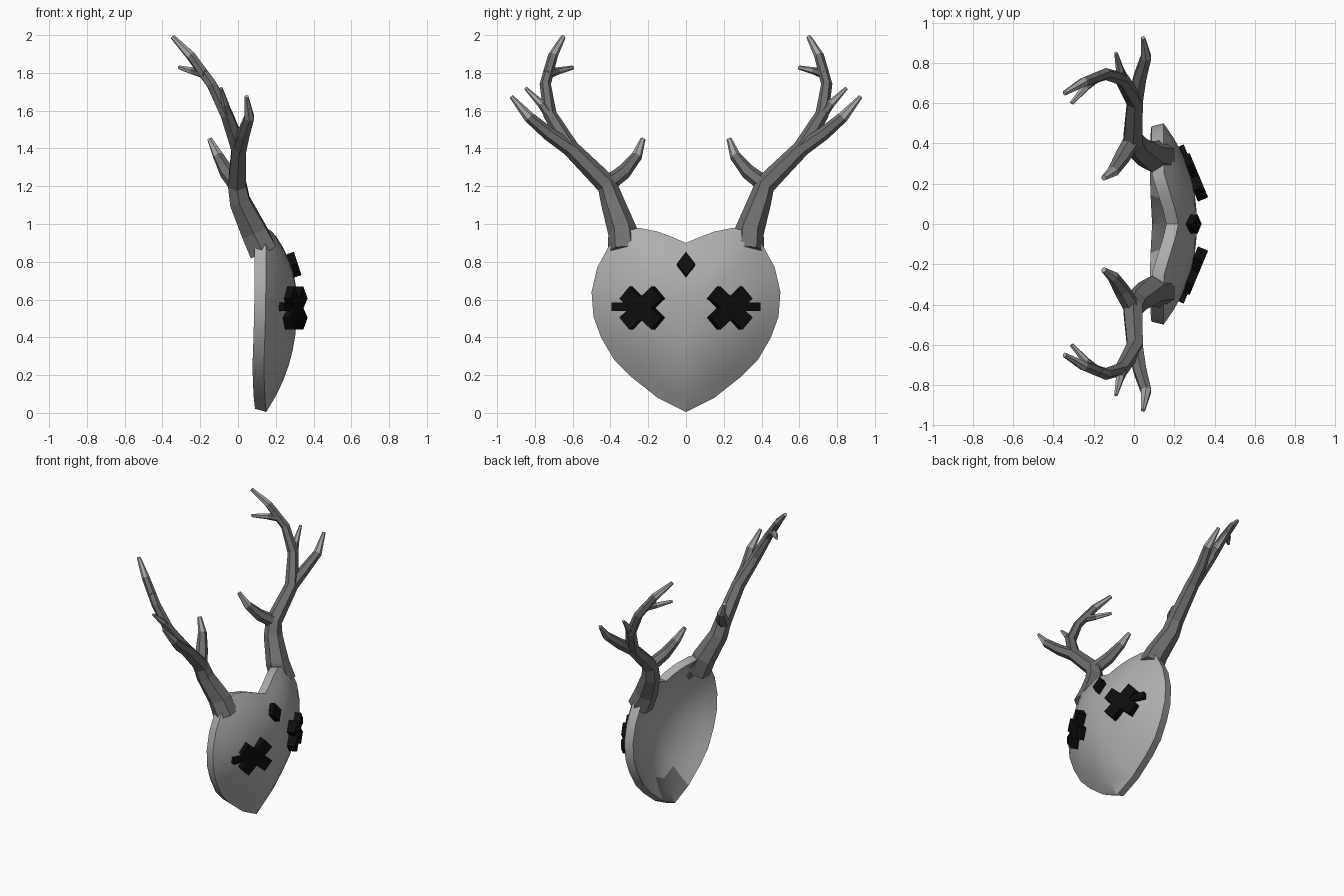
import bpy, bmesh, math
from mathutils import Vector, Matrix

if "Cube" in bpy.data.objects:
    bpy.data.objects.remove(bpy.data.objects["Cube"])


def material(name, v):
    m = bpy.data.materials.new(name)
    m.diffuse_color = (v, v, v, 1)
    m.use_nodes = True
    m.node_tree.nodes["Principled BSDF"].inputs["Base Color"].default_value = m.diffuse_color
    return m


MASK = material("mask_grey", 0.42)
HORN = material("antler_grey", 0.16)
TIP = material("tip_grey", 0.38)
DARK = material("lining_grey", 0.16)
BLACK = material("black", 0.004)


def finish(bm, name, mats, smooth=False):
    bmesh.ops.recalc_face_normals(bm, faces=bm.faces)
    me = bpy.data.meshes.new(name)
    bm.to_mesh(me)
    bm.free()
    for m in mats:
        me.materials.append(m)
    ob = bpy.data.objects.new(name, me)
    bpy.context.collection.objects.link(ob)
    if smooth:
        bpy.ops.object.select_all(action='DESELECT')
        ob.select_set(True)
        bpy.context.view_layer.objects.active = ob
        bpy.ops.object.shade_smooth_by_angle(angle=math.radians(30))
    return ob


# Heart mask: half outline as (y, z, rim depth x), from chin to the top notch
HALF = [(0, .005, .15), (.15, .08, .142), (.29, .19, .138), (.38, .28, .138),
        (.45, .40, .142), (.49, .51, .145), (.50, .64, .147), (.47, .77, .147),
        (.41, .88, .147), (.36, .95, .145), (.25, .98, .15), (.15, .96, .18),
        (.07, .93, .205), (0, .90, .22)]
OUTLINE = HALF + [(-y, z, x) for y, z, x in HALF[-2:0:-1]]
CENTRE_Z, PEAK, STEPS = .57, .312, 7


def bowl(bm, inset, back):
    rings = []
    for k in range(1, STEPS + 1):
        r = k / STEPS
        ring = []
        for y, z, rim in OUTLINE:
            x = rim + (PEAK - rim) * (1 - r ** 2.3) - back
            s = r * inset
            ring.append(bm.verts.new((x, y * s, CENTRE_Z + (z - CENTRE_Z) * s)))
        rings.append(ring)
    mid = bm.verts.new((PEAK - back, 0, CENTRE_Z))
    n = len(OUTLINE)
    faces = [bm.faces.new((mid, rings[0][i], rings[0][(i + 1) % n])) for i in range(n)]
    for a, b in zip(rings, rings[1:]):
        faces += [bm.faces.new((a[i], b[i], b[(i + 1) % n], a[(i + 1) % n])) for i in range(n)]
    return rings[-1], faces


bm = bmesh.new()
front, _ = bowl(bm, 1, 0)
rear, lining = bowl(bm, .97, .06)
for i in range(len(front)):
    j = (i + 1) % len(front)
    bm.faces.new((front[i], front[j], rear[j], rear[i]))
# dark patches inside the chin and behind the antler roots
for f in lining:
    c = f.calc_center_median()
    if c.z < .17 or (c.z > .80 and abs(c.y) > .24):
        f.material_index = 1
finish(bm, "heart_mask", [MASK, DARK], True)


# Antlers: hexagonal tapered branches, each point is (x, y, z, radius)
BRANCHES = {
    "beam": [(.135, .33, .85, .085), (.085, .335, .96, .078), (.01, .39, 1.12, .062),
             (-.005, .42, 1.21, .055), (.005, .61, 1.40, .045), (-.06, .72, 1.58, .036),
             (-.14, .745, 1.74, .030), (-.25, .705, 1.89, .026), (-.345, .65, 1.99, .013)],
    "inner_tine": [(0, .43, 1.2, .045), (-.06, .33, 1.275, .040),
                   (-.105, .26, 1.36, .029), (-.15, .228, 1.45, .014)],
    "outer_tine": [(.005, .60, 1.39, .042), (.03, .73, 1.48, .036),
                   (.06, .83, 1.565, .029), (.045, .925, 1.675, .011)],
    "small_tine": [(-.04, .69, 1.53, .030), (-.07, .765, 1.635, .022), (-.09, .85, 1.72, .009)],
    "upper_tine": [(-.17, .74, 1.79, .025), (-.24, .68, 1.81, .020), (-.31, .60, 1.828, .011)],
}


def antler_branch(name, pts, side):
    bm = bmesh.new()
    P = [Vector((x, y * side, z)) for x, y, z, _ in pts]
    rings = []
    for i, p in enumerate(P):
        d = (P[min(i + 1, len(P) - 1)] - P[max(i - 1, 0)]).normalized()
        u = d.cross(Vector((1, 0, 0))).normalized()
        v = d.cross(u)
        rings.append([bm.verts.new(p + pts[i][3] * (math.cos(a) * u + math.sin(a) * v))
                      for a in (k * math.pi / 3 for k in range(6))])
    for k, (a, b) in enumerate(zip(rings, rings[1:])):
        for i in range(6):
            f = bm.faces.new((a[i], a[(i + 1) % 6], b[(i + 1) % 6], b[i]))
            f.material_index = int(k == len(rings) - 2)
    bm.faces.new(rings[0])
    bm.faces.new(rings[-1]).material_index = 1
    finish(bm, name, [HORN, TIP])


for side, label in ((1, "left"), (-1, "right")):
    for part, pts in BRANCHES.items():
        antler_branch(f"{label}_antler_{part}", pts, side)


# Cross eyes: tilted bars lying on the dome, with a short outer prong
def bar(bm, frame, angle, size, shift=(0, 0, 0)):
    m = frame @ Matrix.Translation(shift) @ Matrix.Rotation(angle, 4, 'X')
    bmesh.ops.create_cube(bm, size=1, matrix=m @ Matrix.Diagonal((*size, 1)))


for side, label in ((1, "left"), (-1, "right")):
    bm = bmesh.new()
    frame = Matrix.Translation((.297, .232 * side, .555)) @ \
        Matrix.Rotation(side * math.radians(22.7), 4, 'Z')
    for a in (42, -42):
        bar(bm, frame, math.radians(a), (.055, .245, .085))
    bar(bm, frame, 0, (.045, .13, .045), (-.006, .105 * side, .008))
    finish(bm, f"{label}_cross_eye", [BLACK])

# Forehead diamond
bm = bmesh.new()
frame = Matrix.Translation((.297, 0, .785)) @ Matrix.Rotation(math.radians(-18), 4, 'Y')
rings = [[bm.verts.new(frame @ Vector((x, y, z)))
          for y, z in ((0, .065), (.048, 0), (0, -.065), (-.048, 0))] for x in (-.02, .02)]
for i in range(4):
    j = (i + 1) % 4
    bm.faces.new((rings[0][i], rings[0][j], rings[1][j], rings[1][i]))
for r in rings:
    bm.faces.new(r)
finish(bm, "forehead_diamond", [BLACK])
